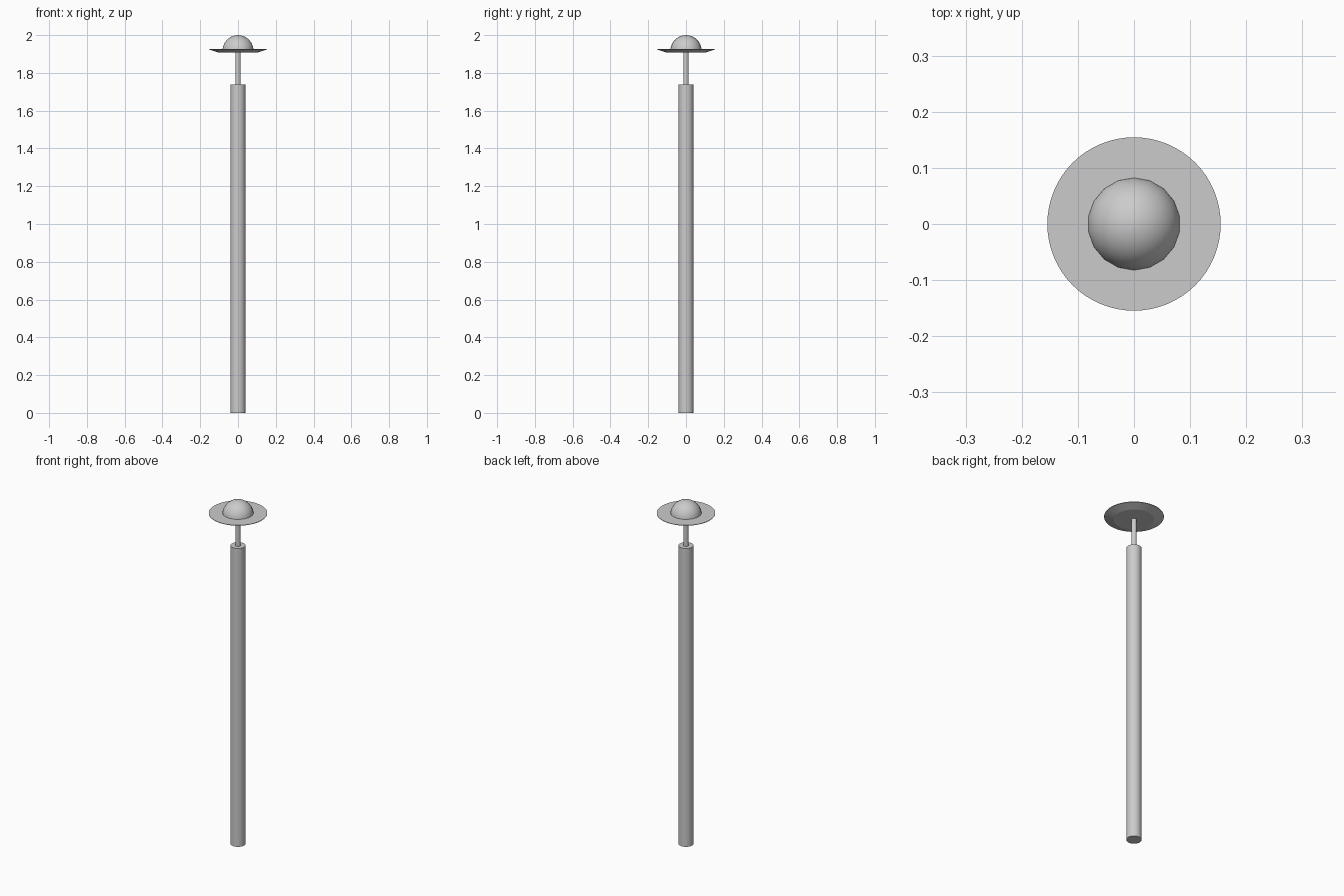
import bpy, bmesh, math

if "Cube" in bpy.data.objects:
    bpy.data.objects.remove(bpy.data.objects["Cube"])


def lathe(name, profile, sides, phase=0.0, angle=35):
    """Spin an (r, z) profile around z; r = 0 makes a pole, open ends are capped."""
    bm = bmesh.new()
    rings = []
    for r, z in profile:
        if r == 0:
            rings.append([bm.verts.new((0, 0, z))])
        else:
            rings.append([bm.verts.new((r * math.cos(phase + 2 * math.pi * i / sides),
                                        r * math.sin(phase + 2 * math.pi * i / sides), z))
                          for i in range(sides)])
    for a, b in zip(rings, rings[1:]):
        for i in range(sides):
            j = (i + 1) % sides
            if len(b) == 1:
                bm.faces.new((a[i], a[j], b[0]))
            else:
                bm.faces.new((a[i], a[j], b[j], b[i]))
    for ring in (rings[0], rings[-1]):
        if len(ring) > 1:
            bm.faces.new(ring)
    bmesh.ops.recalc_face_normals(bm, faces=bm.faces)
    mesh = bpy.data.meshes.new(name)
    bm.to_mesh(mesh)
    bm.free()
    ob = bpy.data.objects.new(name, mesh)
    bpy.context.collection.objects.link(ob)
    bpy.ops.object.select_all(action='DESELECT')
    ob.select_set(True)
    bpy.context.view_layer.objects.active = ob
    bpy.ops.object.shade_smooth_by_angle(angle=math.radians(angle))
    return ob


# Thick post and the thin stem above it
lathe("post", [(0.04, 0), (0.04, 1.738)], 32)
lathe("stem", [(0.014, 1.738), (0.014, 1.912)], 24)

# Shallow dish with a sloping underside and a flat top
lathe("dish", [(0.105, 1.908), (0.154, 1.924), (0.1545, 1.927)], 64, angle=10)

# 18-sided lamp dome, a vertex facing +y
R, zc = 0.0832, 1.9168
dome = [(R * math.cos(math.radians(a)), zc + R * math.sin(math.radians(a)))
        for a in range(0, 90, 10)] + [(0, zc + R)]
lathe("dome", dome, 18, phase=math.pi / 2)
